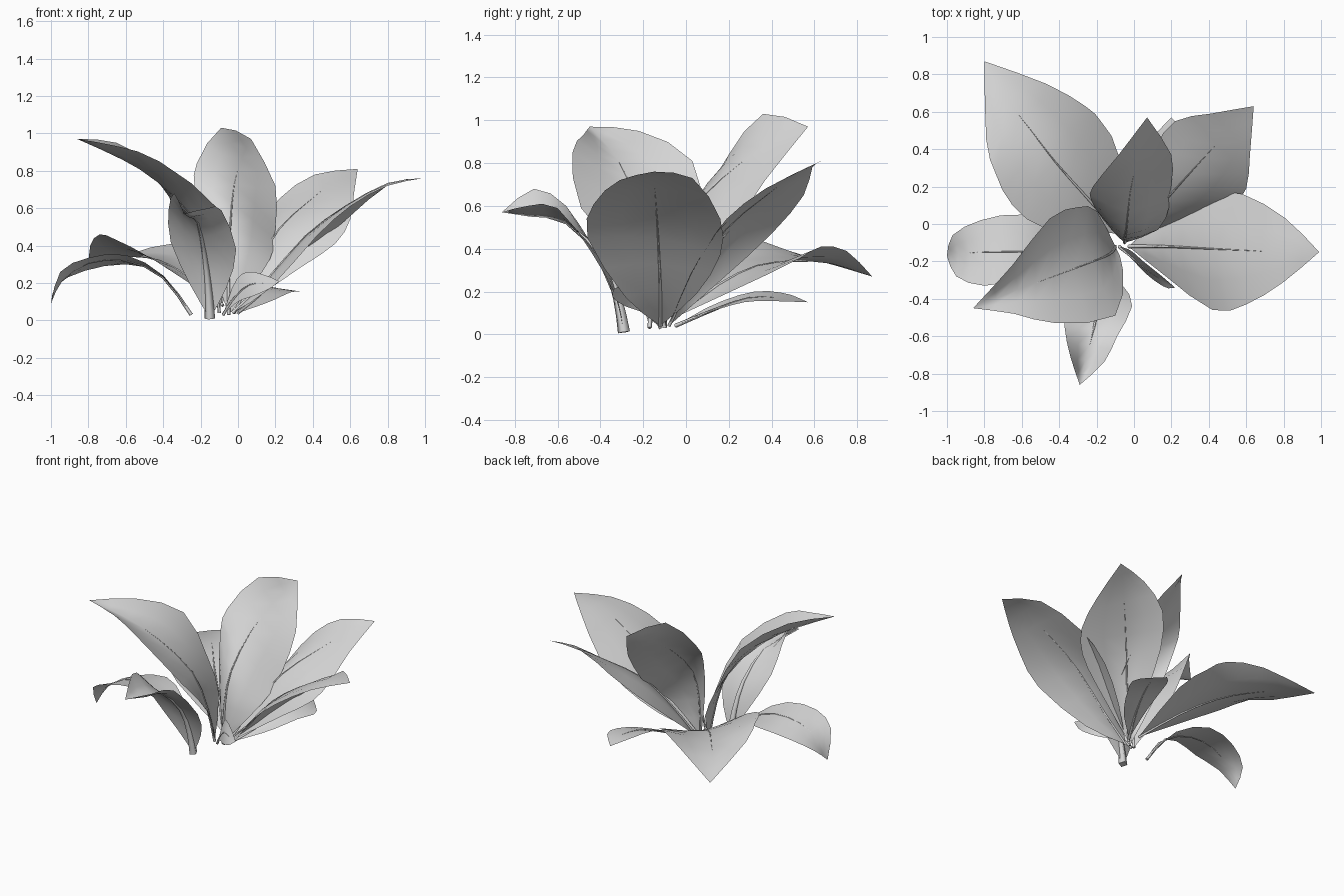
import bpy
import bmesh
from mathutils import Vector

cube = bpy.data.objects.get("Cube")
if cube:
    bpy.data.objects.remove(cube)

# One pale grey for the whole plant
grey = bpy.data.materials.new("pale_grey")
grey.use_nodes = True
colour = (0.68, 0.68, 0.68, 1)
grey.diffuse_color = colour
grey.node_tree.nodes["Principled BSDF"].inputs["Base Color"].default_value = colour

STEPS = 10


def along(path, t):
    """Point on a smooth curve through the path points."""
    ends = [path[0] * 2 - path[1], *path, path[-1] * 2 - path[-2]]
    spans = len(path) - 1
    i = min(int(t * spans), spans - 1)
    u = t * spans - i
    a, b, c, d = ends[i:i + 4]
    return (b * 2 + (c - a) * u + (a * 2 - b * 5 + c * 4 - d) * u ** 2
            + (b * 3 - a - c * 3 + d) * u ** 3) / 2


def add_object(name, data):
    obj = bpy.data.objects.new(name, data)
    bpy.context.collection.objects.link(obj)
    data.materials.append(grey)


def blade(name, edges):
    """Leaf surface lofted across its left edge, middle crease and right edge."""
    bm = bmesh.new()
    strips = []
    for i in range(STEPS + 1):
        left, middle, right = (along(edge, i / STEPS) for edge in edges)
        # Quarter points bow a little, so the leaf bends softly at the middle
        bow = (middle - (left + right) / 2) * 0.15
        row = (left, (left + middle) / 2 + bow, middle,
               (middle + right) / 2 + bow, right)
        strips.append([bm.verts.new(p) for p in row])
    for lower, upper in zip(strips, strips[1:]):
        for i in range(len(lower) - 1):
            bm.faces.new((lower[i], lower[i + 1], upper[i + 1], upper[i]))
    # The edges meet in one point at the stalk and at the tip
    bmesh.ops.remove_doubles(bm, verts=bm.verts[:], dist=0.0005)
    bm.normal_update()
    if sum(f.normal.z * f.calc_area() for f in bm.faces) < 0:
        bmesh.ops.reverse_faces(bm, faces=bm.faces[:])
    for f in bm.faces:
        f.smooth = True
    mesh = bpy.data.meshes.new(name)
    bm.to_mesh(mesh)
    bm.free()
    add_object(name, mesh)


def rib(name, path, radius):
    """Tapered four-sided stalk that runs into the middle of the blade."""
    curve = bpy.data.curves.new(name, "CURVE")
    curve.dimensions = "3D"
    curve.bevel_depth = radius
    curve.bevel_resolution = 0
    curve.use_fill_caps = True
    line = curve.splines.new("POLY")
    count = STEPS - 2
    line.points.add(count - 1)
    for i, point in enumerate(line.points):
        point.co = (*along(path, i / STEPS), 1)
        point.radius = 1 - 0.95 * i / (count - 1)
    add_object(name, curve)


def leaf(name, base, tip, left, middle, right, radius=0.01):
    edges = [[Vector(p) for p in (base, *edge, tip)]
             for edge in (left, middle, right)]
    blade(name + "_leaf", edges)
    rib(name + "_rib", edges[1], radius)


# Tall leaves
leaf("back_upright", base=(-.05, -.1, .03), tip=(.07, .57, .97),
     left=[(-.17, .03, .4), (-.23, .13, .7), (-.22, .2, .84), (-.09, .36, 1.03)],
     middle=[(-.05, -.08, .3), (-.04, -.02, .52), (-.02, .17, .73), (.02, .36, .87)],
     right=[(.13, -.03, .26), (.19, .1, .38), (.2, .22, .5), (.2, .37, .72)])
leaf("back_left", base=(-.02, -.08, .04), tip=(.64, .63, .81),
     left=[(.04, .16, .25), (.11, .4, .47), (.22, .55, .65), (.41, .59, .78)],
     middle=[(.1, .05, .29), (.22, .185, .49), (.37, .35, .63), (.51, .5, .74)],
     right=[(.33, .02, .28), (.52, .1, .41), (.6, .19, .54), (.62, .37, .68)])
leaf("left", base=(-.03, -.12, .04), tip=(.99, -.15, .76),
     left=[(.17, .05, .19), (.38, .16, .37), (.58, .16, .54), (.81, .03, .73)],
     middle=[(.15, -.12, .21), (.36, -.13, .45), (.57, -.14, .61), (.8, -.15, .735)],
     right=[(.17, -.28, .17), (.42, -.46, .45), (.6, -.43, .61), (.8, -.31, .72)])
leaf("front_right", base=(-.1, -.12, .04), tip=(-.86, -.45, .97),
     left=[(-.2, .07, .28), (-.3, .09, .5), (-.45, .03, .81), (-.65, -.22, .95)],
     middle=[(-.13, -.16, .28), (-.22, -.2, .53), (-.43, -.28, .74), (-.62, -.35, .86)],
     right=[(-.06, -.24, .3), (-.1, -.49, .59), (-.42, -.53, .85), (-.64, -.48, .93)])

# Arching leaves
leaf("front", base=(-.15, -.29, .01), tip=(-.29, -.86, .57),
     left=[(-.06, -.33, .18), (-.01, -.44, .38), (-.09, -.6, .59), (-.16, -.74, .6)],
     middle=[(-.16, -.32, .17), (-.18, -.39, .35), (-.215, -.56, .52), (-.26, -.73, .55)],
     right=[(-.25, -.34, .18), (-.36, -.45, .42), (-.37, -.56, .6), (-.34, -.71, .68)],
     radius=0.03)
leaf("right", base=(-.25, -.17, .03), tip=(-1, -.17, .09),
     left=[(-.4, -.23, .24), (-.6, -.29, .35), (-.8, -.33, .335), (-.95, -.28, .26)],
     middle=[(-.4, -.16, .23), (-.6, -.15, .32), (-.8, -.15, .305), (-.94, -.16, .21)],
     right=[(-.4, -.05, .24), (-.6, .05, .3), (-.82, .02, .265), (-.97, -.06, .19)])
leaf("back_right", base=(-.08, -.05, .08), tip=(-.8, .87, .27),
     left=[(-.46, -.03, .33), (-.65, .1, .43), (-.74, .27, .46), (-.79, .45, .4)],
     middle=[(-.26, .15, .23), (-.42, .33, .32), (-.55, .5, .34), (-.69, .68, .33)],
     right=[(-.08, .36, .27), (-.17, .54, .36), (-.26, .63, .41), (-.47, .75, .39)])

# Small low leaves
leaf("low_back", base=(0, -.05, .04), tip=(.2, .57, .15),
     left=[(.02, .13, .14), (.05, .32, .2), (.11, .47, .19)],
     middle=[(.09, .12, .11), (.16, .29, .17), (.22, .45, .17)],
     right=[(.17, .1, .1), (.28, .27, .15), (.33, .41, .155)])
leaf("low_front", base=(-.08, -.12, .03), tip=(.22, -.34, .21),
     left=[(-.02, -.14, .2), (.05, -.2, .26), (.15, -.28, .24)],
     middle=[(-.02, -.17, .12), (.06, -.24, .19), (.15, -.3, .2)],
     right=[(0, -.2, .1), (.08, -.28, .13), (.17, -.34, .17)])
